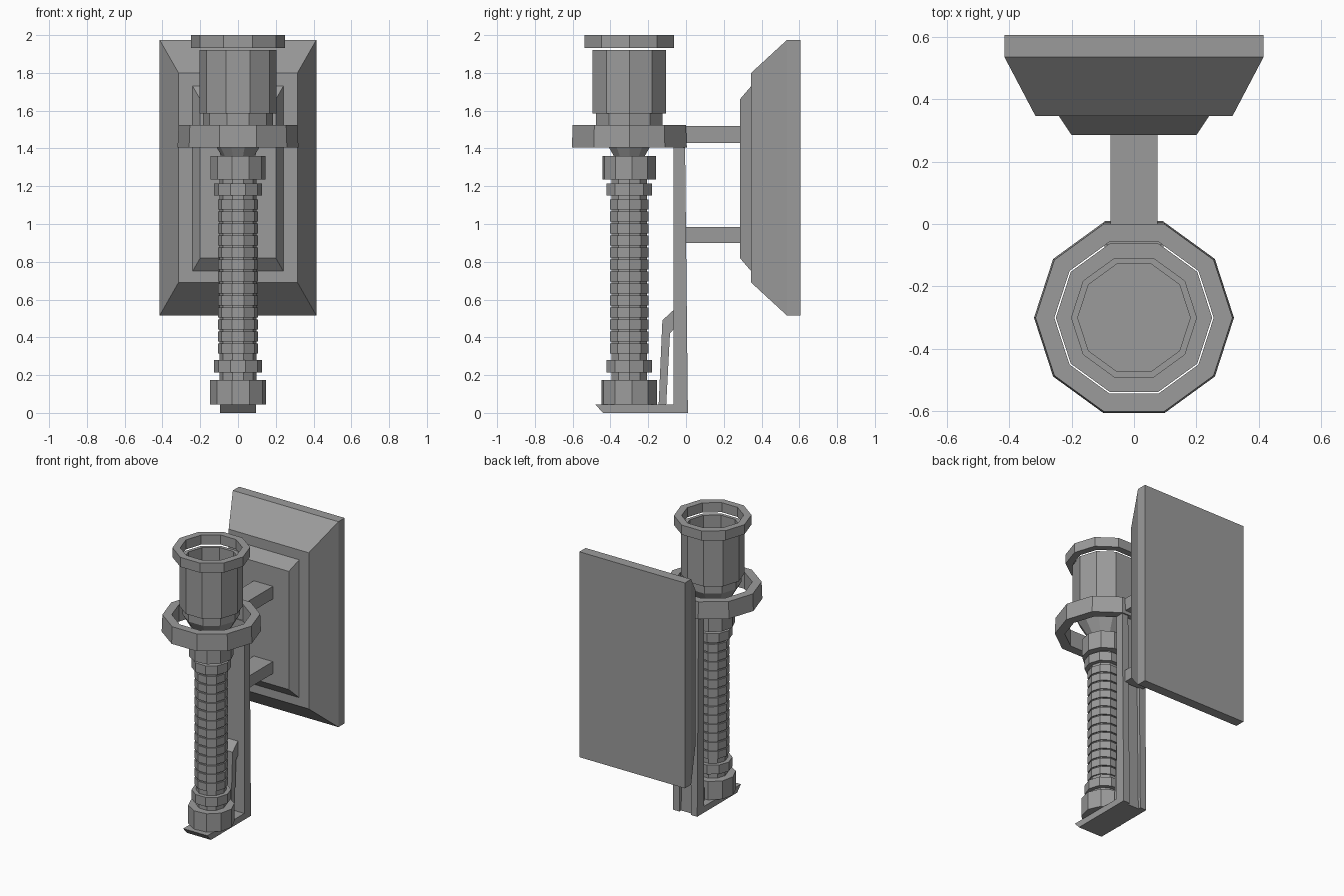
import bpy, bmesh, math

if "Cube" in bpy.data.objects:
    bpy.data.objects.remove(bpy.data.objects["Cube"], do_unlink=True)

metal = bpy.data.materials.new("grey metal")
metal.use_nodes = True
GREY = (0.33, 0.33, 0.33, 1)
metal.diffuse_color = GREY
metal.node_tree.nodes["Principled BSDF"].inputs["Base Color"].default_value = GREY

TORCH_Y = -0.3
SIDES = 10


def finish(name, bm):
    bmesh.ops.recalc_face_normals(bm, faces=bm.faces)
    mesh = bpy.data.meshes.new(name)
    bm.to_mesh(mesh)
    bm.free()
    mesh.materials.append(metal)
    obj = bpy.data.objects.new(name, mesh)
    bpy.context.collection.objects.link(obj)
    return obj


def lathe(name, profile, closed=False, turn=0.0):
    """Revolve (radius, z) points round the torch axis; closed makes a ring."""
    bm = bmesh.new()
    loops = []
    for r, z in profile:
        loop = []
        for i in range(SIDES):
            a = turn + math.tau * i / SIDES
            loop.append(bm.verts.new((r * math.cos(a), TORCH_Y + r * math.sin(a), z)))
        loops.append(loop)
    pairs = list(zip(loops, loops[1:]))
    if closed:
        pairs.append((loops[-1], loops[0]))
    else:
        bm.faces.new(loops[0])
        bm.faces.new(loops[-1])
    for a, b in pairs:
        for i in range(SIDES):
            j = (i + 1) % SIDES
            bm.faces.new((a[i], a[j], b[j], b[i]))
    return finish(name, bm)


def side_profile(name, points, x0, x1):
    """Extrude a (y, z) outline across x."""
    bm = bmesh.new()
    face = bm.faces.new([bm.verts.new((x0, y, z)) for y, z in points])
    out = bmesh.ops.extrude_face_region(bm, geom=[face])
    moved = [v for v in out["geom"] if isinstance(v, bmesh.types.BMVert)]
    bmesh.ops.translate(bm, verts=moved, vec=(x1 - x0, 0, 0))
    return finish(name, bm)


def stepped_panel(name, sections):
    """Join rectangles (y, half width, low z, high z) from back to front."""
    bm = bmesh.new()
    loops = [[bm.verts.new(c) for c in ((-w, y, lo), (w, y, lo), (w, y, hi), (-w, y, hi))]
             for y, w, lo, hi in sections]
    bm.faces.new(loops[0])
    bm.faces.new(loops[-1])
    for a, b in zip(loops, loops[1:]):
        for i in range(4):
            j = (i + 1) % 4
            bm.faces.new((a[i], a[j], b[j], b[i]))
    return finish(name, bm)


# Wall plate with two sloped tiers
stepped_panel("wall_plate", [
    (0.605, 0.415, 0.515, 1.975), (0.535, 0.415, 0.515, 1.975),
    (0.345, 0.315, 0.69, 1.80), (0.345, 0.24, 0.75, 1.73),
    (0.285, 0.2, 0.82, 1.66)])

# Arms from the plate to the strut and the ring
for name, low, high in (("lower_arm", 0.9, 0.985), ("upper_arm", 1.43, 1.52)):
    side_profile(name, [(-0.01, low), (0.3, low), (0.3, high), (-0.01, high)], -0.075, 0.075)

# Upright strut: recessed web between two flanges
side_profile("strut_web", [(-0.065, 0), (-0.01, 0), (-0.03, 1.41), (-0.065, 1.41)], -0.045, 0.045)
for side, name in ((-1, "right"), (1, "left")):
    inner, outer = sorted((side * 0.045, side * 0.095))
    side_profile(name + "_strut_flange",
                 [(-0.065, 0), (0.01, 0), (-0.005, 1.41), (-0.065, 1.41)], inner, outer)

# Foot under the torch, with an undercut front lip
side_profile("foot", [(-0.44, 0), (-0.06, 0), (-0.06, 0.045), (-0.48, 0.045)], -0.095, 0.095)

# Bent brace behind the handle
side_profile("brace", [(-0.145, 0.04), (-0.105, 0.04), (-0.085, 0.42), (-0.06, 0.45),
                       (-0.06, 0.55), (-0.125, 0.49)], -0.045, 0.045)

# Holding ring
lathe("holding_ring", [(0.32, 1.405), (0.315, 1.525), (0.255, 1.525), (0.255, 1.405)], closed=True)

# Torch handle: grips, collars and narrow necks
lathe("handle_base", [(0.15, 0.045), (0.15, 0.175)], turn=0.1)
lathe("handle_core", [(0.098, 0.17), (0.098, 1.25)])
lathe("lower_collar", [(0.127, 0.215), (0.127, 0.28)])
lathe("upper_collar", [(0.127, 1.15), (0.127, 1.215)])
GRIPS = 13
step = (1.14 - 0.315) / GRIPS
for i in range(GRIPS):
    z = 0.315 + i * step
    lathe(f"grip_{i + 1}", [(0.107, z), (0.107, z + step - 0.01)])
lathe("handle_head", [(0.145, 1.235), (0.145, 1.36)], turn=0.1)

# Flared neck, hollow cup and rim
lathe("flared_neck", [(0.08, 1.35), (0.185, 1.525), (0.185, 1.6)])
lathe("cup", [(0.185, 1.585), (0.205, 1.585), (0.205, 1.92), (0.18, 1.92), (0.18, 1.65)])
lathe("rim", [(0.25, 1.932), (0.25, 2.0), (0.2, 2.0), (0.2, 1.932)], closed=True)
